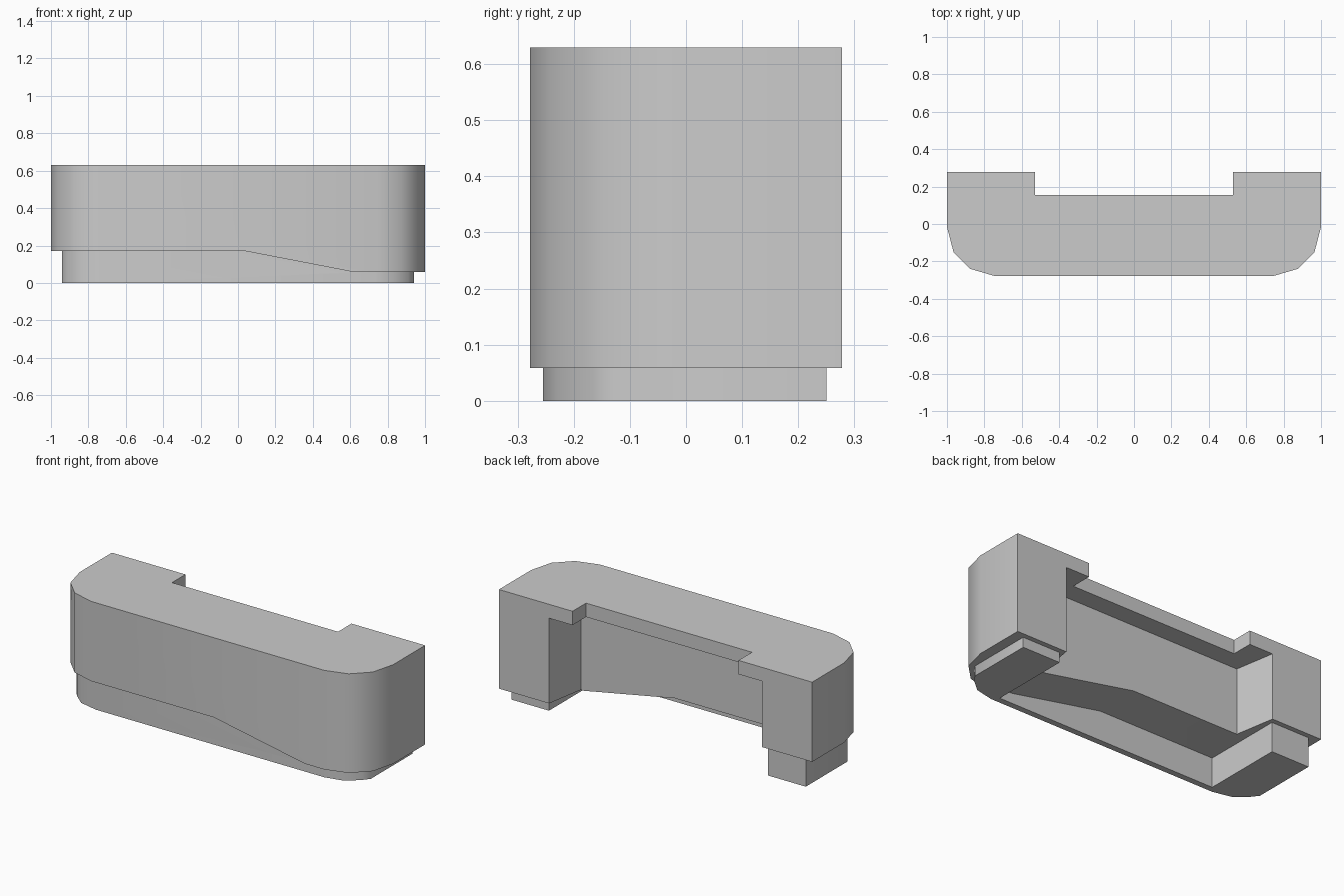
import bpy
import bmesh
import math
from mathutils import Vector

cube = bpy.data.objects.get("Cube")
if cube:
    bpy.data.objects.remove(cube, do_unlink=True)

grey = bpy.data.materials.new("plain_grey")
grey.use_nodes = True
grey.diffuse_color = (0.6, 0.6, 0.6, 1)
grey.node_tree.nodes["Principled BSDF"].inputs["Base Color"].default_value = (0.6, 0.6, 0.6, 1)


def prism(name, points, low, high, axis="z"):
    """Extrude a closed outline along z (plan outline) or y (front outline)."""
    bm = bmesh.new()
    place = (lambda a, b, t: (a, b, t)) if axis == "z" else (lambda a, b, t: (a, t, b))
    face = bm.faces.new([bm.verts.new(place(a, b, low)) for a, b in points])
    ext = bmesh.ops.extrude_face_region(bm, geom=[face])
    verts = [g for g in ext["geom"] if isinstance(g, bmesh.types.BMVert)]
    bmesh.ops.translate(bm, verts=verts, vec=Vector(place(0, 0, high - low)))
    bmesh.ops.recalc_face_normals(bm, faces=bm.faces)
    mesh = bpy.data.meshes.new(name)
    bm.to_mesh(mesh)
    bm.free()
    mesh.materials.append(grey)
    obj = bpy.data.objects.new(name, mesh)
    bpy.context.collection.objects.link(obj)
    return obj


def mirrored(half):
    """Close an outline given only its +x half."""
    return half + [(-x, y) for x, y in reversed(half)]


def activate(obj):
    bpy.ops.object.select_all(action="DESELECT")
    obj.select_set(True)
    bpy.context.view_layer.objects.active = obj


def carve(obj, cutter, operation="DIFFERENCE"):
    """Apply a boolean and discard the cutter."""
    cutter.hide_render = True
    mod = obj.modifiers.new("carve", "BOOLEAN")
    mod.operation = operation
    mod.solver = "EXACT"
    mod.object = cutter
    activate(obj)
    bpy.ops.object.modifier_apply(modifier=mod.name)
    bpy.data.objects.remove(cutter, do_unlink=True)


def underside(name):
    """Region below the stepped and sloping lower edge of the body."""
    edge = [(-1.2, -0.1), (1.2, -0.1), (1.2, 0.058), (0.62, 0.058), (0.04, 0.17), (-1.2, 0.17)]
    return prism(name, edge, -0.5, 0.5, "y")


# Main shell with rounded front corners
shell = prism("body_shell", mirrored([
    (1, 0.278), (1, -0.015), (0.965, -0.15), (0.875, -0.24), (0.745, -0.278)]), 0, 0.63)
carve(shell, underside("underside_cutter"))
# Tapered recess below the top slab
carve(shell, prism("recess_cutter", mirrored([
    (0.685, 0.31), (0.64, 0.045)]), -0.1, 0.55))
# Shallow notch at the back of the top slab
carve(shell, prism("notch_cutter", mirrored([
    (0.53, 0.4), (0.53, 0.155)]), 0.5, 0.8))

# Inset lower skirt, thin along the front with a foot at each end
skirt = prism("lower_skirt", mirrored([
    (0.70, -0.22), (0.70, 0.25), (0.94, 0.25), (0.94, -0.13),
    (0.91, -0.17), (0.84, -0.23), (0.73, -0.255)]), 0, 0.25)
carve(skirt, underside("skirt_limit"), "INTERSECT")

for part in (shell, skirt):
    activate(part)
    bpy.ops.object.shade_smooth_by_angle(angle=math.radians(38))
